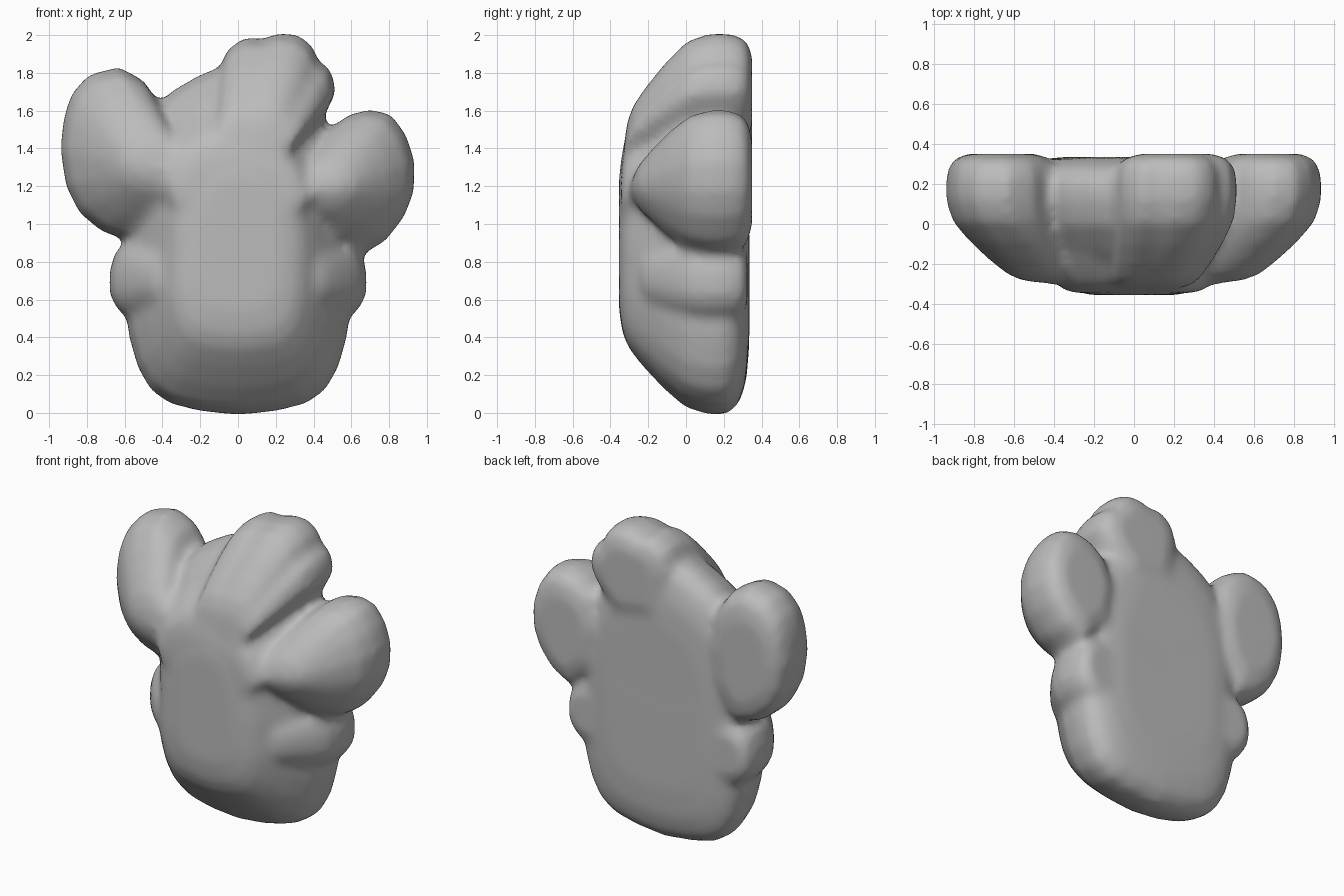
import bpy, bmesh
from mathutils import Vector

if "Cube" in bpy.data.objects:
    bpy.data.objects.remove(bpy.data.objects["Cube"])

grey = bpy.data.materials.new("plain_grey")
grey.diffuse_color = (0.5, 0.5, 0.5, 1)
grey.use_nodes = True
grey.node_tree.nodes["Principled BSDF"].inputs["Base Color"].default_value = grey.diffuse_color

bm = bmesh.new()


def lobe(outline, tip, tip_scale, front, back=0.35):
    """Closed mound: pillowy back, full outline near the back, drawn in to a smaller front."""
    pts = [Vector(p) for p in outline]
    mid = (Vector(map(min, zip(*outline))) + Vector(map(max, zip(*outline)))) / 2
    tip, scale = Vector(tip), Vector(tip_scale)
    rings = [(back, 1, 0.6), (back - 0.015, 1, 0.8), (back - 0.05, 1, 0.93),
             (back - 0.12, 1, 1.0), (0.12, 1, 1.0)]
    # amount of pull towards the tip, as depth runs to the front
    for depth, pull in ((0.26, 0.09), (0.5, 0.32), (0.72, 0.58), (0.88, 0.8), (0.96, 1.0), (1, 1.3)):
        rings.append((0.12 + (front - 0.12) * depth, 0, pull))
    loops = []
    for y, is_back, k in rings:
        loop = []
        for p in pts:
            if is_back:
                q = mid + (p - mid) * k
            else:
                q = p.lerp(tip + (p - mid) * scale, k)
            loop.append(bm.verts.new((q.x, y, q.y)))
        loops.append(loop)
    n = len(pts)
    for a, b in zip(loops, loops[1:]):
        for i in range(n):
            bm.faces.new((a[i], a[(i + 1) % n], b[(i + 1) % n], b[i]))
    bm.faces.new(loops[0][::-1])
    bm.faces.new(loops[-1])


# trunk
lobe([(0, -.01), (.2, .01), (.36, .05), (.46, .12), (.53, .24), (.575, .4), (.59, .52),
      (.6, .85), (.57, 1.2), (.48, 1.5), (.38, 1.7), (.1, 1.84), (-.08, 1.835), (-.2, 1.79),
      (-.34, 1.71), (-.44, 1.62), (-.54, 1.4), (-.58, 1.1), (-.58, .9), (-.59, .52),
      (-.575, .4), (-.53, .24), (-.46, .12), (-.36, .05), (-.2, .01)],
     (0, .9), (.5, .52), -.355, .335)

# broad chest that fills the hollows between the upper lobes
lobe([(0, .8), (.38, .9), (.5, 1.15), (.42, 1.42), (.3, 1.6), (0, 1.76), (-.28, 1.7),
      (-.45, 1.56), (-.54, 1.3), (-.5, 1.1), (-.38, .9)], (0, 1.2), (.7, .5), -.345, .33)

# large upper lobe on the left
lobe([(-.56, .91), (-.72, .96), (-.84, 1.06), (-.91, 1.2), (-.94, 1.4), (-.92, 1.57),
      (-.88, 1.69), (-.79, 1.79), (-.63, 1.83), (-.5, 1.76), (-.42, 1.64), (-.38, 1.4),
      (-.42, 1.1)], (-.42, 1.31), (.5, .2), -.3)

# large upper lobe on the right
lobe([(.64, .83), (.78, .91), (.88, 1.04), (.93, 1.17), (.935, 1.33), (.89, 1.47),
      (.81, 1.58), (.7, 1.605), (.59, 1.58), (.48, 1.5), (.4, 1.3), (.45, 1.0)],
     (.42, 1.19), (.5, .14), -.3)

# small lower lobes, mirrored
for s in (-1, 1):
    lobe([(s * x, z) for x, z in ((.57, .49), (.64, .55), (.68, .63), (.68, .75), (.65, .85),
                                  (.57, .92), (.4, .9), (.35, .7), (.4, .5))],
         (s * .34, .72), (.5, .5), -.26, .325)

# three-bumped tuft on top
lobe([(-.1, 1.8), (-.06, 1.92), (.04, 1.99), (.13, 1.975), (.21, 2.01), (.32, 2.0),
      (.395, 1.94), (.425, 1.86), (.49, 1.82), (.52, 1.7), (.465, 1.59), (.3, 1.4),
      (-.05, 1.45)], (.09, 1.42), (.65, .4), -.33)

bmesh.ops.recalc_face_normals(bm, faces=bm.faces)
mesh = bpy.data.meshes.new("lumpy_body")
bm.to_mesh(mesh)
bm.free()
mesh.materials.append(grey)
body = bpy.data.objects.new("lumpy_body", mesh)
bpy.context.collection.objects.link(body)

# fuse the lobes into one soft skin
fuse = body.modifiers.new("fuse", 'REMESH')
fuse.mode = 'VOXEL'
fuse.voxel_size = 0.025
fuse.use_smooth_shade = True
soft = body.modifiers.new("soften", 'SMOOTH')
soft.factor = 0.5
soft.iterations = 14
